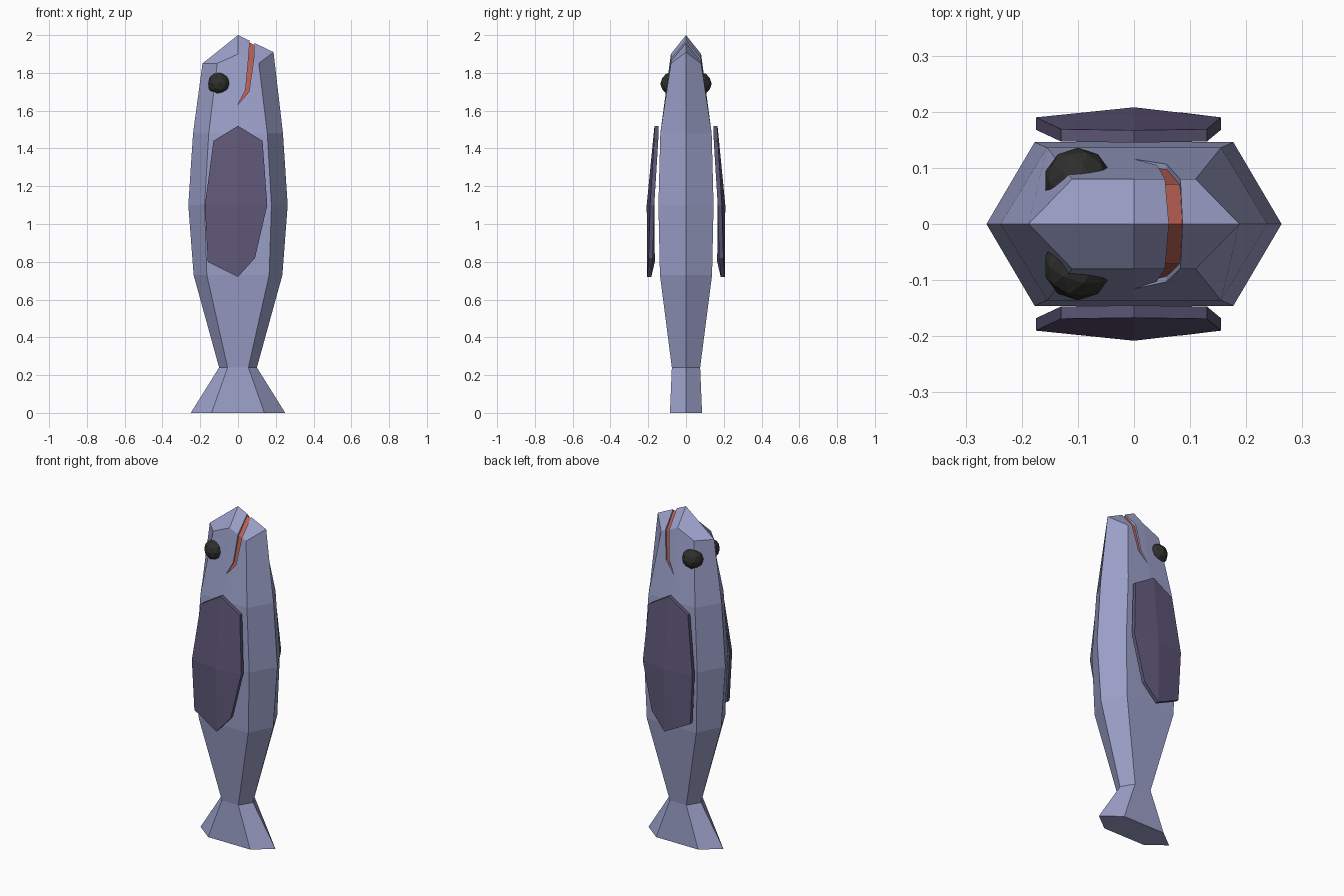
import bpy
import bmesh

cube = bpy.data.objects.get("Cube")
if cube:
    bpy.data.objects.remove(cube)


def material(name, rgb):
    m = bpy.data.materials.new(name)
    m.use_nodes = True
    m.diffuse_color = (*rgb, 1)
    m.node_tree.nodes["Principled BSDF"].inputs["Base Color"].default_value = (*rgb, 1)
    return m


SKIN = material("blue grey skin", (0.33, 0.35, 0.58))
FIN = material("dark violet fin", (0.115, 0.098, 0.19))
RED = material("mouth red", (0.5, 0.12, 0.09))
BLACK = material("eye black", (0.028, 0.028, 0.026))


def finish(bm, name, mat):
    bmesh.ops.recalc_face_normals(bm, faces=bm.faces)
    mesh = bpy.data.meshes.new(name)
    bm.to_mesh(mesh)
    bm.free()
    mesh.materials.append(mat)
    ob = bpy.data.objects.new(name, mesh)
    bpy.context.collection.objects.link(ob)
    return ob


# Body: rings of (height, half width, half width of flat side, half depth)
RINGS = [(0, 0.25, 0.14, 0.085), (0.24, 0.10, 0.055, 0.075),
         (0.73, 0.235, 0.165, 0.138), (1.1, 0.263, 0.177, 0.146),
         (1.48, 0.238, 0.155, 0.136), (1.85, 0.188, 0.11, 0.08)]


def fish_body(name, mat, inset=0):
    bm = bmesh.new()
    loops = []
    for z, w, f, d in RINGS:
        w, d = w - inset, d - inset
        points = [(w, 0), (f, d), (0, d), (-f, d), (-w, 0), (-f, -d), (0, -d), (f, -d)]
        loops.append([bm.verts.new((x, y, z)) for x, y in points])
    for a, b in zip(loops, loops[1:]):
        for i in range(8):
            j = (i + 1) % 8
            bm.faces.new((a[i], a[j], b[j], b[i]))
    bm.faces.new(loops[0])
    # Snout: raise the ridge and close it with four facets
    top = loops[-1]
    top[0].co.z = 1.91
    top[2].co.z = top[6].co.z = 1.9
    for v in top:
        v.co.z -= inset
    tip = bm.verts.new((0, 0, 2 - inset))
    for i in range(0, 8, 2):
        bm.faces.new((top[i], top[i + 1], top[(i + 2) % 8], tip))
        if i in (2, 4):
            continue
    return finish(bm, name, mat)


def boolean(target, cutter, operation):
    mod = target.modifiers.new("cut", "BOOLEAN")
    mod.operation = operation
    mod.solver = "EXACT"
    mod.object = cutter
    bpy.context.view_layer.objects.active = target
    bpy.ops.object.modifier_apply(modifier=mod.name)


body = fish_body("body", SKIN)
mouth = fish_body("mouth", RED, 0.009)

# Mouth groove: the same slit cuts the body and trims the red lining
SLIT = [(0, 1.632), (0.04, 1.71), (0.055, 1.87), (0.068, 2.05),
        (0.09, 2.05), (0.083, 1.87), (0.058, 1.70)]
bm = bmesh.new()
face = bm.faces.new([bm.verts.new((x, -0.3, z)) for x, z in SLIT])
ext = bmesh.ops.extrude_face_region(bm, geom=[face])["geom"]
bmesh.ops.translate(bm, vec=(0, 0.6, 0),
                    verts=[v for v in ext if isinstance(v, bmesh.types.BMVert)])
slit = finish(bm, "mouth_cutter", RED)
boolean(body, slit, "DIFFERENCE")
boolean(mouth, slit, "INTERSECT")
bpy.data.objects.remove(slit)

# Side fins: outline of (x, depth, height) around a raised middle
OUTLINE = [(0, 0.167, 1.52), (0.13, 0.169, 1.44), (0.155, 0.19, 1.1), (0.09, 0.198, 0.82),
           (0, 0.206, 0.72), (-0.16, 0.187, 0.80), (-0.175, 0.19, 1.1), (-0.13, 0.169, 1.44)]
THICK = 0.022
for side, label in ((-1, "front"), (1, "back")):
    bm = bmesh.new()
    outer = [bm.verts.new((x, side * y, z)) for x, y, z in OUTLINE]
    inner = [bm.verts.new((x, side * (y - THICK), z)) for x, y, z in OUTLINE]
    mid_out = bm.verts.new((0, side * 0.208, 1.1))
    mid_in = bm.verts.new((0, side * (0.208 - THICK), 1.1))
    for loop, mid in ((outer, mid_out), (inner, mid_in)):
        for group in ((0, 1, 2), (2, 3, 4), (4, 5, 6), (6, 7, 0)):
            bm.faces.new([loop[i] for i in group] + [mid])
    for i in range(8):
        j = (i + 1) % 8
        bm.faces.new((outer[i], outer[j], inner[j], inner[i]))
    finish(bm, label + "_fin", FIN)

    # Eyes
    bm = bmesh.new()
    bmesh.ops.create_icosphere(bm, subdivisions=2, radius=0.061)
    eye = finish(bm, label + "_eye", BLACK)
    eye.location = (-0.10, side * 0.075, 1.743)
